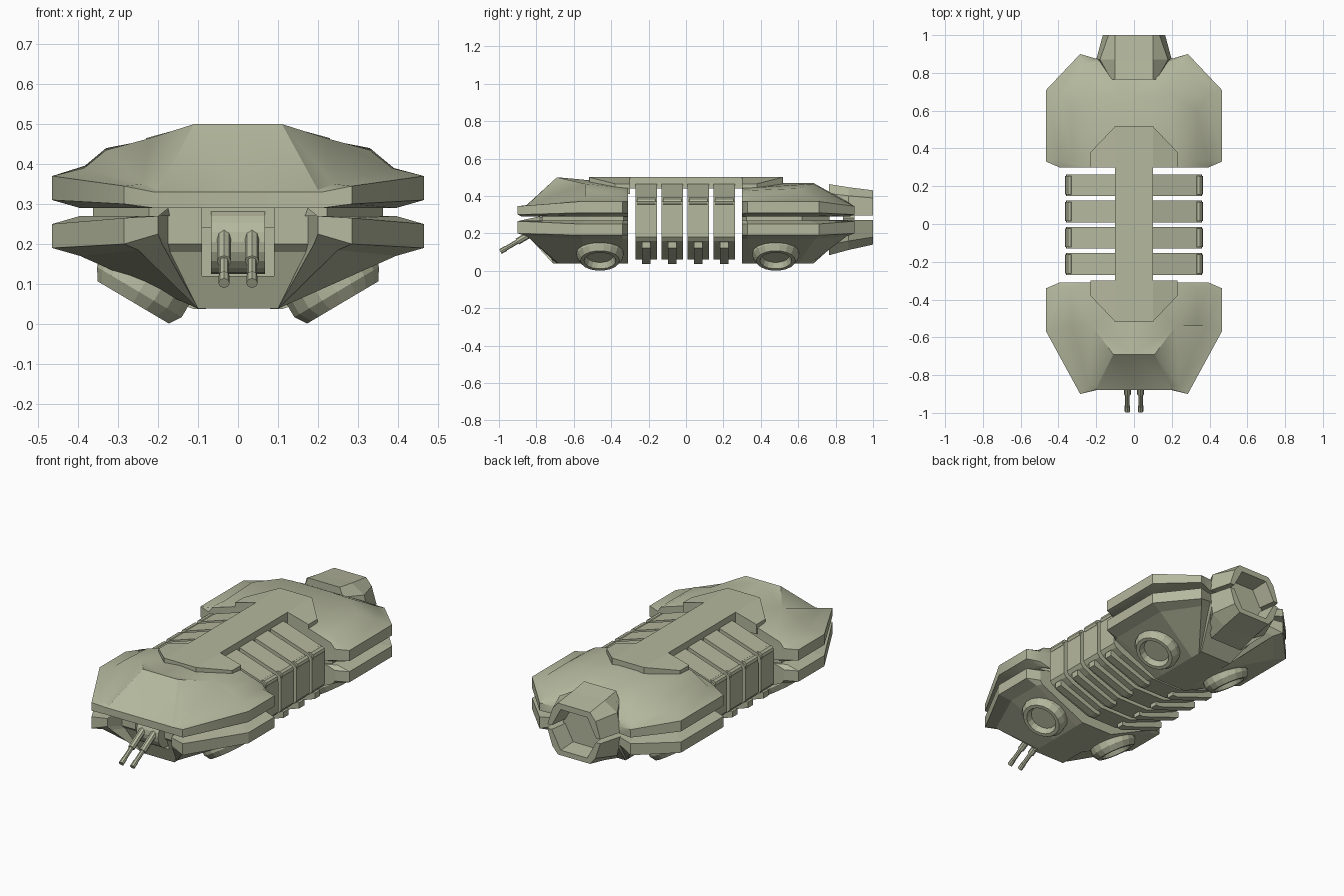
import bpy
import bmesh
import math
from mathutils import Matrix, Vector

if "Cube" in bpy.data.objects:
    bpy.data.objects.remove(bpy.data.objects["Cube"], do_unlink=True)

# One khaki paint for the whole craft
PAINT = (0.46, 0.48, 0.34, 1.0)
paint = bpy.data.materials.new("khaki_paint")
paint.diffuse_color = PAINT
paint.use_nodes = True
paint.node_tree.nodes["Principled BSDF"].inputs["Base Color"].default_value = PAINT


def loft(name, rings):
    """Skin a stack of closed rings and cap both ends."""
    bm = bmesh.new()
    loops = [[bm.verts.new(point) for point in ring] for ring in rings]
    count = len(loops[0])
    for lower, upper in zip(loops, loops[1:]):
        for i in range(count):
            j = (i + 1) % count
            bm.faces.new((lower[i], lower[j], upper[j], upper[i]))
    bm.faces.new(loops[0])
    bm.faces.new(loops[-1])
    bm.normal_update()
    bmesh.ops.triangulate(bm, faces=[f for f in bm.faces if len(f.verts) > 4])
    bmesh.ops.recalc_face_normals(bm, faces=bm.faces)
    mesh = bpy.data.meshes.new(name)
    bm.to_mesh(mesh)
    bm.free()
    mesh.materials.append(paint)
    obj = bpy.data.objects.new(name, mesh)
    bpy.context.collection.objects.link(obj)
    return obj


def mirrored(half):
    """Close a half ring across the centre plane."""
    return half + [(-p[0],) + tuple(p[1:]) for p in reversed(half) if p[0] > 0]


def at_heights(plan, heights):
    return mirrored([(x, y, z) for (x, y), z in zip(plan, heights)])


def flat_ring(plan, z):
    return at_heights(plan, [z] * len(plan))


def shrink(plan, k):
    """Scale a plan towards the middle of its inner end."""
    base = plan[0][1]
    return [(x * k, base + (y - base) * k) for x, y in plan]


def box(name, centre, size):
    cx, cy, cz = centre
    sx, sy, sz = (s / 2 for s in size)
    rect = [(-sx, -sy), (sx, -sy), (sx, sy), (-sx, sy)]
    return loft(name, [[(cx + x, cy + y, cz + z) for x, y in rect] for z in (-sz, sz)])


def turned(name, profile, origin, axis, sides=16):
    """Turn (radius, distance) pairs about an axis."""
    turn = Matrix.Translation(origin) @ Vector(axis).to_track_quat("Z", "Y").to_matrix().to_4x4()
    angles = [math.tau * i / sides for i in range(sides)]
    return loft(name, [[turn @ Vector((r * math.cos(a), r * math.sin(a), h)) for a in angles]
                       for r, h in profile])


# Upper hull shells: underside, slab rim, shoulder and roof
front_plan = [(0, -.31), (.395, -.31), (.465, -.34), (.465, -.57), (.285, -.9), (.21, -.88), (0, -.88)]
rear_plan = [(0, .3), (.395, .3), (.465, .33), (.465, .71), (.285, .9), (.2, .875), (0, .875)]
under_z = [.3, .305, .31, .31, .3, .29, .29]
rim_z = [.37, .37, .37, .37, .345, .33, .33]


def upper_hull(name, plan, shoulder, shoulder_z, roof, roof_z):
    hull = loft(name, [
        flat_ring(shrink(plan, .85), .29),
        at_heights(plan, under_z),
        at_heights(plan, rim_z),
        at_heights(shoulder, shoulder_z),
        at_heights(roof, roof_z)])
    # Soft roof with crisp slab edges
    bpy.ops.object.select_all(action="DESELECT")
    hull.select_set(True)
    bpy.context.view_layer.objects.active = hull
    bpy.ops.object.shade_smooth_by_angle(angle=math.radians(33))


upper_hull("front_upper_hull", front_plan,
           [(0, -.31), (.37, -.31), (.39, -.34), (.385, -.54), (.24, -.85), (.2, -.87), (0, -.87)],
           [.4, .4, .39, .39, .35, .335, .335],
           [(0, -.31), (.24, -.31), (.33, -.34), (.33, -.54), (.22, -.54), (.11, -.69), (0, -.69)],
           [.465, .44, .425, .435, .465, .5, .5])
upper_hull("rear_upper_hull", rear_plan,
           [(0, .3), (.37, .3), (.39, .34), (.39, .68), (.265, .85), (.18, .86), (0, .86)],
           [.4, .4, .39, .39, .37, .37, .37],
           [(0, .3), (.24, .3), (.33, .34), (.33, .6), (.2, .68), (.1, .68), (0, .68)],
           [.47, .44, .43, .44, .465, .47, .47])

# Recessed band between the upper and lower slabs
for name, plan in (("front_hull_band", front_plan), ("rear_hull_band", rear_plan)):
    loft(name, [flat_ring(shrink(plan, .78), z) for z in (.24, .32)])

# Lower hull shells, tapering to a narrow keel
slab_low_z = [.19, .19, .19, .19, .2, .225, .2, .2]
belly_z = [.17, .17, .17, .17, .185, .2, .18, .18]


def lower_hull(name, plan, belly, keel_ends, top_z):
    keel = [(0, plan[0][1])] + [(.1, y) for y in keel_ends] + [(0, keel_ends[-1])]
    return loft(name, [
        flat_ring(shrink(plan, .85), .27),
        at_heights(plan, top_z),
        at_heights(plan, slab_low_z),
        at_heights(belly, belly_z),
        flat_ring(keel, .038)])


chin_plan = front_plan[:5] + [(.2, -.88), (.175, -.785), (0, -.785)]
chin_belly = [(0, -.31), (.38, -.31), (.395, -.34), (.395, -.55), (.25, -.85), (.19, -.86), (.17, -.765), (0, -.765)]
front_lower = lower_hull("front_lower_hull", chin_plan, chin_belly,
                         [-.31, -.36, -.55, -.68, -.69, -.71],
                         [.25, .25, .25, .25, .265, .27, .29, .29])

tail_plan = rear_plan[:6] + [(.18, .87), (0, .87)]
tail_belly = [(0, .3), (.38, .3), (.395, .33), (.395, .69), (.25, .86), (.19, .85), (.17, .84), (0, .84)]
lower_hull("rear_lower_hull", tail_plan, tail_belly,
           [.3, .36, .6, .66, .67, .68],
           [.25, .25, .25, .25, .265, .27, .27, .27])

# Gun slot cut into the chin
slot = box("gun_slot_cutter", (0, -.88, .235), (.18, .4, .23))
slot.hide_render = True
cut = front_lower.modifiers.new("gun_slot", "BOOLEAN")
cut.operation = "DIFFERENCE"
cut.object = slot
bpy.context.view_layer.objects.active = front_lower
bpy.ops.object.modifier_apply(modifier=cut.name)
bpy.data.objects.remove(slot, do_unlink=True)

# Turret drum with twin barrels
turned("turret_drum", [(.08, -.068), (.08, .068)], (0, -.73, .205), (1, 0, 0), 20)
for side, word in ((1, "left"), (-1, "right")):
    aim = Vector((0, -.86, -.51))
    turned(word + "_gun_barrel",
           [(.018, 0), (.018, .13), (.012, .13), (.012, .2), (.014, .2), (.014, .235)],
           (side * .035, -.79, .222), aim, 8)

# Spine beam with drooping wings that form octagonal ends
box("spine_beam", (0, 0, .47), (.2, 1.035, .06))
for end, ahead in (("front", -1), ("rear", 1)):
    for side, word in ((1, "left"), (-1, "right")):
        wing = [(.1, .517), (.23, .38), (.23, .3), (.1, .3)]
        loft(end + "_" + word + "_spine_wing",
             [[(side * x, ahead * y, z) for (x, y), z in zip(wing, heights)]
              for heights in ([.41] * 4, [.5, .465, .465, .5])])

# Cargo ribs with rolled shoulders and struts underneath
rib_profile = [(0, .465), (.1, .465), (.33, .39), (.357, .37), (.36, .35),
               (.36, .18), (.345, .16), (.3, .135), (.1, .06), (0, .06)]
strut_profile = [(.3, .16), (.352, .155), (.352, .122), (.11, .037), (.08, .037), (.08, .07)]


def slab(name, profile, y, width, side=1):
    return loft(name, [[(side * x, y + s * width / 2, z) for x, z in profile] for s in (-1, 1)])


for number in range(4):
    y = -.212 + number * .139
    tag = "_" + str(number + 1)
    slab("cargo_rib" + tag, mirrored(rib_profile), y, .115)
    for side, word in ((1, "left"), (-1, "right")):
        turned(word + "_rib_roll" + tag, [(.024, -.05), (.024, .05)], (side * .341, y, .37), (0, 1, 0), 10)
        slab(word + "_rib_strut" + tag, strut_profile, y, .045, side)

# Four lift pods angled outward and down
pod_profile = [(.11, -.07), (.125, -.05), (.125, -.01), (.105, .02), (.085, .02), (.072, -.012)]
for end, y in (("front", -.46), ("rear", .48)):
    for side, word in ((1, "left"), (-1, "right")):
        axis = Vector((side * .51, 0, -.86))
        turned(end + "_" + word + "_lift_pod", pod_profile, Vector((side * .252, y, .071)), axis, 18)

# Split exhaust housing, an upper and a lower half shell
MIDDLE = .283


def exhaust_half(name, up, front_high, back_high):
    def section(y, wide, ridge, high, bore):
        arch = [(wide, .012), (ridge, high * .72), (.1, high)]
        arch += [(-x, z) for x, z in reversed(arch)]
        arch += [(-bore, .012), (-bore * .6, bore * .83), (bore * .6, bore * .83), (bore, .012)]
        return [(x, y, MIDDLE + up * z) for x, z in arch]
    loft(name, [section(.765, .14, .12, front_high, .11),
                section(.87, .2, .18, (front_high + back_high) / 2, .12),
                section(1, .165, .135, back_high, .138)])


exhaust_half("exhaust_upper_shell", 1, .18, .147)
exhaust_half("exhaust_lower_shell", -1, .2, .143)
floor = [(.14, 0), (.085, .12), (-.085, .12), (-.14, 0), (-.085, -.12), (.085, -.12)]
loft("exhaust_floor", [[(x, y, MIDDLE + z) for x, z in floor] for y in (.84, .9)])
